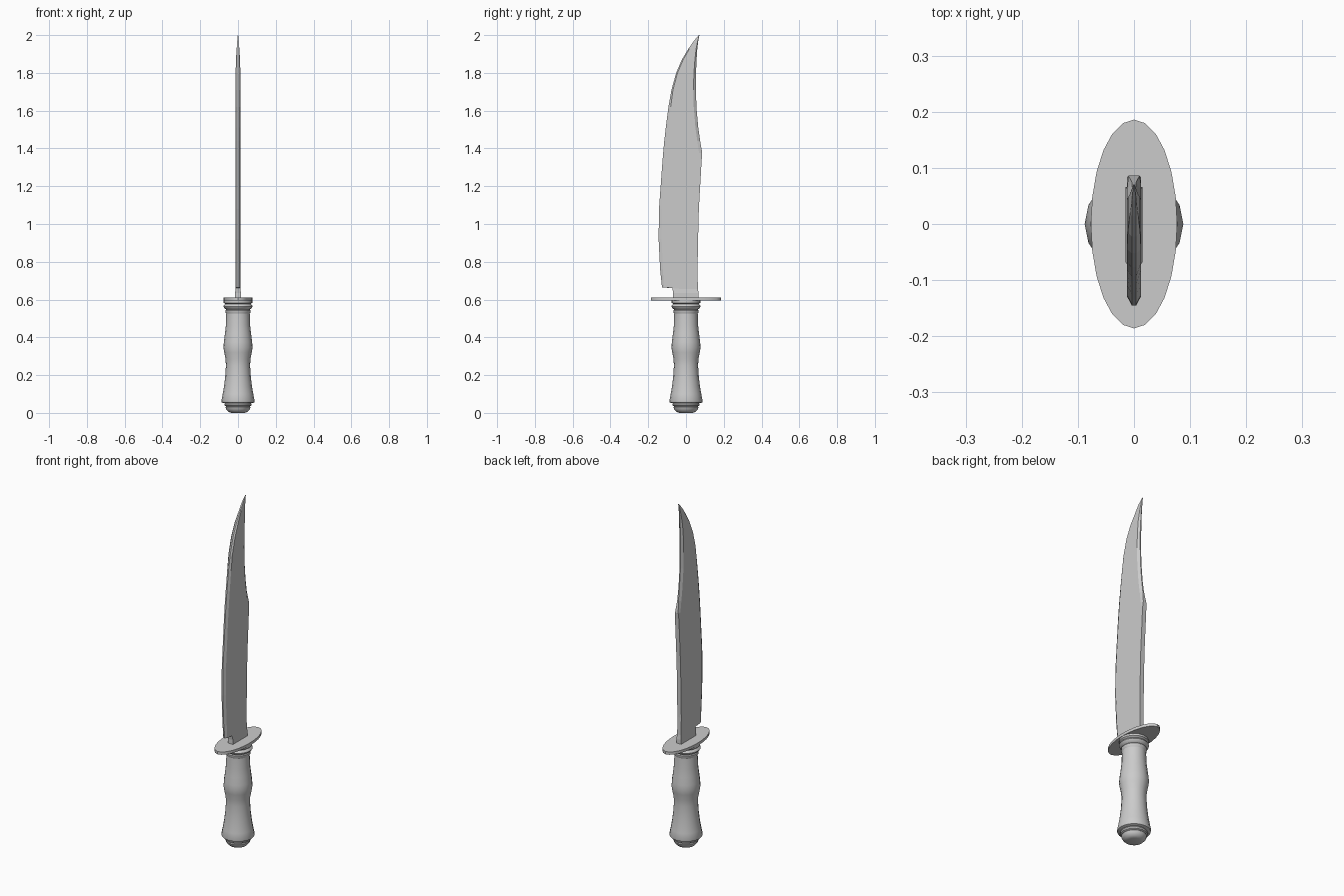
import bpy, bmesh, math

if "Cube" in bpy.data.objects:
    bpy.data.objects.remove(bpy.data.objects["Cube"])

steel = bpy.data.materials.new("grey steel")
GREY = (0.6, 0.6, 0.6, 1)
steel.diffuse_color = GREY
steel.use_nodes = True
steel.node_tree.nodes["Principled BSDF"].inputs["Base Color"].default_value = GREY


def loft(name, rings, smooth=None):
    """Skin a stack of equal-length point rings and cap both ends."""
    bm = bmesh.new()
    loops = [[bm.verts.new(p) for p in ring] for ring in rings]
    n = len(loops[0])
    for a, b in zip(loops, loops[1:]):
        for i in range(n):
            j = (i + 1) % n
            bm.faces.new((a[i], a[j], b[j], b[i]))
    bm.faces.new(loops[0][::-1])
    bm.faces.new(loops[-1])
    bmesh.ops.recalc_face_normals(bm, faces=bm.faces)
    mesh = bpy.data.meshes.new(name)
    bm.to_mesh(mesh)
    bm.free()
    mesh.materials.append(steel)
    obj = bpy.data.objects.new(name, mesh)
    bpy.context.collection.objects.link(obj)
    if smooth:
        bpy.ops.object.select_all(action='DESELECT')
        obj.select_set(True)
        bpy.context.view_layer.objects.active = obj
        bpy.ops.object.shade_smooth_by_angle(angle=math.radians(smooth))
    return obj


def ellipse(rx, ry, z, n):
    return [(rx * math.sin(2 * math.pi * i / n), ry * math.cos(2 * math.pi * i / n), z)
            for i in range(n)]


def lathe(name, profile, n=16, smooth=30):
    return loft(name, [ellipse(r, r, z, n) for r, z in profile], smooth)


# Blade: z at edge, z at spine, cutting edge y, edge bevel y, spine bevel y, spine y,
# half thickness of the body and of the spine
T = 0.0125
stations = [
    (0.665, 0.648, -0.127, -0.117, 0.058, 0.063, T, T),
    (0.76, 0.76, -0.137, -0.122, 0.056, 0.061, T, T),
    (0.92, 0.92, -0.145, -0.129, 0.059, 0.064, T, T),
    (1.08, 1.08, -0.143, -0.127, 0.063, 0.068, T, T),
    (1.34, 1.34, -0.124, -0.109, 0.077, 0.083, T, T),
    (1.375, 1.375, -0.121, -0.106, 0.069, 0.086, T, 0.010),
    (1.44, 1.44, -0.115, -0.100, 0.060, 0.075, T, 0.004),
    (1.51, 1.51, -0.107, -0.093, 0.050, 0.065, T, 0.003),
    (1.62, 1.62, -0.093, -0.081, 0.041, 0.055, T, 0.003),
    (1.71, 1.71, -0.077, -0.069, 0.039, 0.053, T, 0.003),
    (1.80, 1.80, -0.052, -0.045, 0.042, 0.053, T, 0.003),
    (1.87, 1.87, -0.022, -0.015, 0.047, 0.056, 0.011, 0.002),
    (1.93, 1.93, 0.014, 0.020, 0.054, 0.060, 0.007, 0.002),
    (1.97, 1.97, 0.042, 0.046, 0.062, 0.065, 0.004, 0.001),
    (2.0, 2.0, 0.068, 0.069, 0.070, 0.071, 0.001, 0.0005),
]
rings = []
for ze, zs, edge, bevel, clip, spine, t, s in stations:
    half = [(min(t, 0.004), edge, ze), (t, bevel, ze), (t, clip, zs), (s, spine, zs)]
    rings.append(half + [(-x, y, z) for x, y, z in reversed(half)])
loft("blade", rings)


# Thicker block where the blade enters the guard
def box_ring(x, y0, y1, z):
    return [(x, y0, z), (x, y1, z), (-x, y1, z), (-x, y0, z)]


loft("blade_base", [box_ring(0.0155, -0.068, 0.066, 0.605),
                    box_ring(0.0155, -0.068, 0.066, 0.635),
                    box_ring(0.012, -0.072, 0.063, 0.66)])

# Oval guard
loft("guard", [ellipse(0.077, 0.186, z, 24) for z in (0.594, 0.61)], 30)

# Ringed collar below the guard
lathe("collar", [(0.060, 0.522), (0.066, 0.532), (0.067, 0.543), (0.063, 0.548),
                 (0.073, 0.555), (0.078, 0.564), (0.073, 0.572), (0.067, 0.576),
                 (0.076, 0.583), (0.076, 0.596)])

# Swelling grip
lathe("grip", [(0.078, 0.052), (0.086, 0.056), (0.088, 0.064), (0.081, 0.10),
               (0.074, 0.14), (0.068, 0.19), (0.064, 0.25), (0.066, 0.285),
               (0.073, 0.32), (0.077, 0.345), (0.075, 0.375), (0.069, 0.42),
               (0.064, 0.465), (0.062, 0.53)], smooth=40)

# Stepped end cap
lathe("end_cap", [(0.035, 0.0), (0.050, 0.005), (0.062, 0.018), (0.066, 0.030),
                  (0.062, 0.034), (0.070, 0.038), (0.072, 0.046), (0.068, 0.054)])
